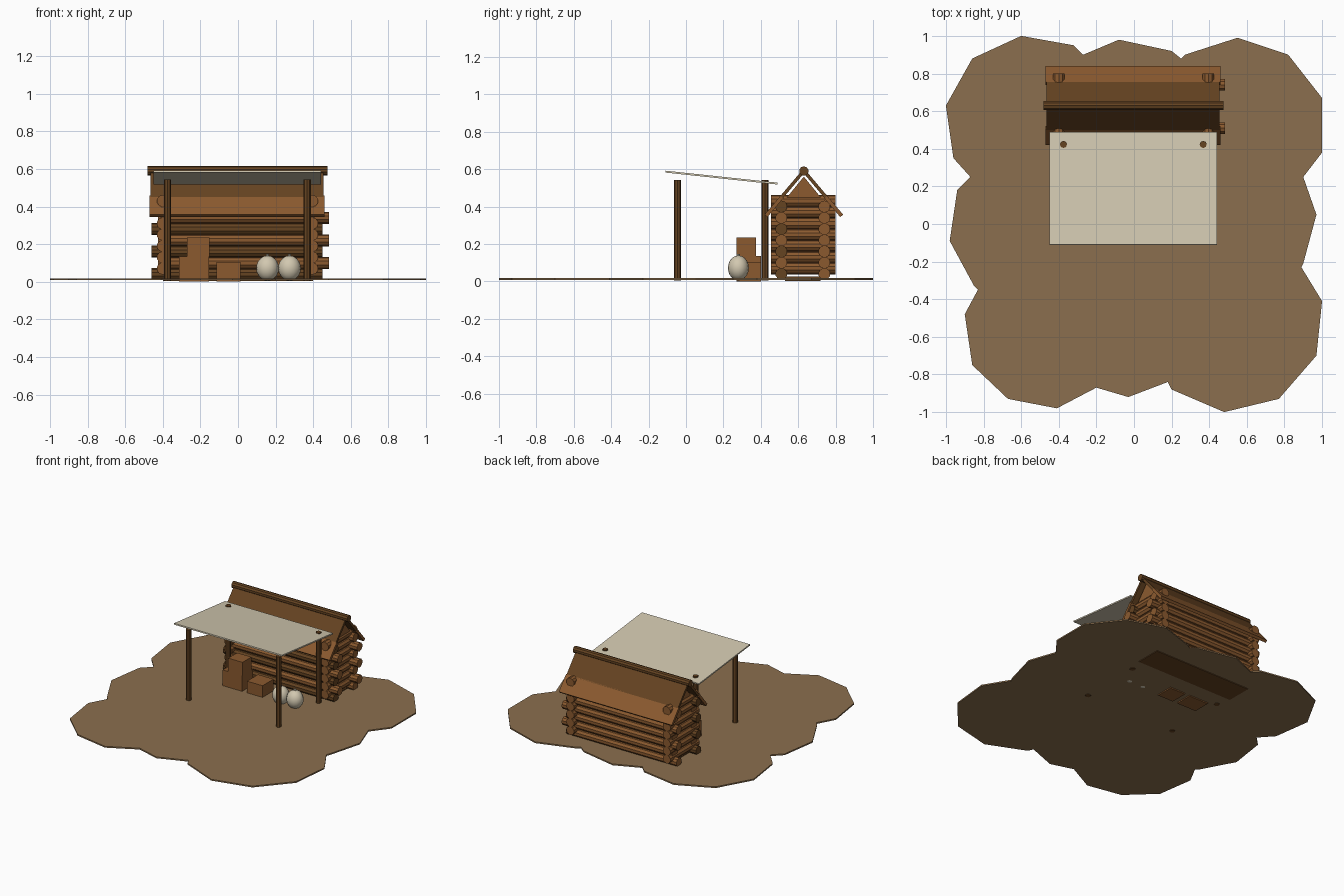
import bpy, bmesh, math
from mathutils import Vector

cube = bpy.data.objects.get("Cube")
if cube:
    bpy.data.objects.remove(cube, do_unlink=True)


def material(name, hex_code):
    channels = [int(hex_code[i:i + 2], 16) / 255 for i in (0, 2, 4)]
    linear = [c / 12.92 if c < 0.04 else ((c + 0.055) / 1.055) ** 2.4 for c in channels]
    mat = bpy.data.materials.new(name)
    mat.use_nodes = True
    mat.diffuse_color = (*linear, 1)
    mat.node_tree.nodes["Principled BSDF"].inputs["Base Color"].default_value = (*linear, 1)
    return mat


soil = material("soil", "8B6F4E")
light_wood = material("light wood", "8B5A2F")
dark_wood = material("dark wood", "654321")
cloth = material("cream cloth", "D2C8B0")


def finish(name, bm, mat):
    bmesh.ops.recalc_face_normals(bm, faces=bm.faces)
    mesh = bpy.data.meshes.new(name)
    bm.to_mesh(mesh)
    bm.free()
    mesh.materials.append(mat)
    obj = bpy.data.objects.new(name, mesh)
    bpy.context.collection.objects.link(obj)
    return obj


def log(name, start, end, radius, mat, sides=10):
    """Faceted round pole between two points."""
    start, end = Vector(start), Vector(end)
    axis = end - start
    bm = bmesh.new()
    bmesh.ops.create_cone(bm, cap_ends=True, segments=sides, radius1=radius,
                          radius2=radius, depth=axis.length)
    obj = finish(name, bm, mat)
    obj.rotation_euler = axis.to_track_quat("Z", "Y").to_euler()
    obj.location = (start + end) / 2
    return obj


def extrude(name, points, offset, mat):
    """Flat outline pushed along an offset."""
    bm = bmesh.new()
    face = bm.faces.new([bm.verts.new(p) for p in points])
    grown = bmesh.ops.extrude_face_region(bm, geom=[face])["geom"]
    if face.is_valid and len(bm.faces) < len(points) + 2:
        bm.faces.new([v for v in face.verts])
    bmesh.ops.translate(bm, vec=offset,
                        verts=[g for g in grown if isinstance(g, bmesh.types.BMVert)])
    return finish(name, bm, mat)


def box(name, low, high, mat):
    outline = [(low[0], low[1], low[2]), (high[0], low[1], low[2]),
               (high[0], high[1], low[2]), (low[0], high[1], low[2])]
    return extrude(name, outline, (0, 0, high[2] - low[2]), mat)


def slab(name, x_range, a, b, thickness, mat):
    """Sloping board whose upper surface runs from a to b in the y-z plane."""
    a, b = Vector(a), Vector(b)
    run = (b - a).normalized()
    down = Vector((run.y, -run.x))
    if down.y > 0:
        down = -down
    down *= thickness
    profile = [a, b, b + down, a + down]
    return extrude(name, [(x_range[0], p.x, p.y) for p in profile],
                   (x_range[1] - x_range[0], 0, 0), mat)


# Ground patch
shore = [(-1, .63), (-.86, .88), (-.6, 1), (-.32, .95), (-.27, .9), (-.08, .98),
         (.2, .92), (.25, .88), (.27, .9), (.55, .99), (.82, .9), (1, .67),
         (1, .38), (.9, .25), (.97, .05), (.9, -.21), (.89, -.23), (1, -.41),
         (.97, -.7), (.77, -.93), (.48, -1), (.2, -.88), (.18, -.84), (-.03, -.92),
         (-.2, -.87), (-.41, -.98), (-.67, -.93), (-.86, -.75), (-.9, -.48),
         (-.83, -.35), (-.85, -.33), (-.98, -.09), (-.94, .18), (-.87, .25), (-.96, .35)]
extrude("ground", [(x, y, .008) for x, y in shore], (0, 0, .01), soil)

# Cabin walls of stacked logs
for row in range(7):
    z = .04 + .06 * row
    shifted = row % 2 == 1
    left, right = (-.425, .485) if shifted else (-.46, .45)
    log("front_wall_log", (left, .51, z), (right, .51, z), .032,
        light_wood if shifted else dark_wood)
    log("back_wall_log", (left, .74, z), (right, .74, z), .032, light_wood)
    for x in (-.4, .395):
        log("side_wall_log", (x, .455, z + .03), (x, .80, z + .03), .032, light_wood)
box("cabin_floor", (-.4, .53, .003), (.4, .72, .025), dark_wood)

# Gables
for x in (-.42, .37):
    extrude("gable", [(x, .54, .45), (x, .72, .45), (x, .63, .56)], (.05, 0, 0), light_wood)

# Roof boards and ridge pole
ridge_y, ridge_z, slope = .63, .605, 1.18
for side in (-1, 1):
    def roof_point(d):
        return (ridge_y + side * d, ridge_z - slope * d)
    slab("roof_upper_board", (-.465, .455), roof_point(0), roof_point(.13), .018, dark_wood)
    slab("roof_lower_board", (-.47, .46), roof_point(.125), roof_point(.21), .02, light_wood)
log("ridge_pole", (-.48, ridge_y, .59), (.475, ridge_y, .59), .025, dark_wood)

# Awning and its posts
slab("awning", (-.45, .44), (-.11, .592), (.49, .528), .01, cloth)
for x in (-.375, .368):
    for y in (-.045, .423):
        log("awning_post", (x, y, .004), (x, y, .543), .019, dark_wood, 8)

# Crates
box("large_crate", (-.315, .27, 0), (-.155, .40, .135), light_wood)
box("stacked_crate", (-.27, .27, .135), (-.152, .375, .235), light_wood)
box("small_crate", (-.115, .27, 0), (.013, .40, .105), light_wood)

# Round sacks with a small tied neck
for x in (.157, .274):
    bm = bmesh.new()
    bmesh.ops.create_uvsphere(bm, u_segments=16, v_segments=10, radius=1)
    bmesh.ops.scale(bm, vec=(.06, .056, .067), verts=bm.verts)
    bmesh.ops.translate(bm, vec=(x, .28, .072), verts=bm.verts)
    sack = finish("sack", bm, cloth)
    for polygon in sack.data.polygons:
        polygon.use_smooth = True
    log("sack_neck", (x, .28, .132), (x, .28, .147), .009, cloth, 8)
